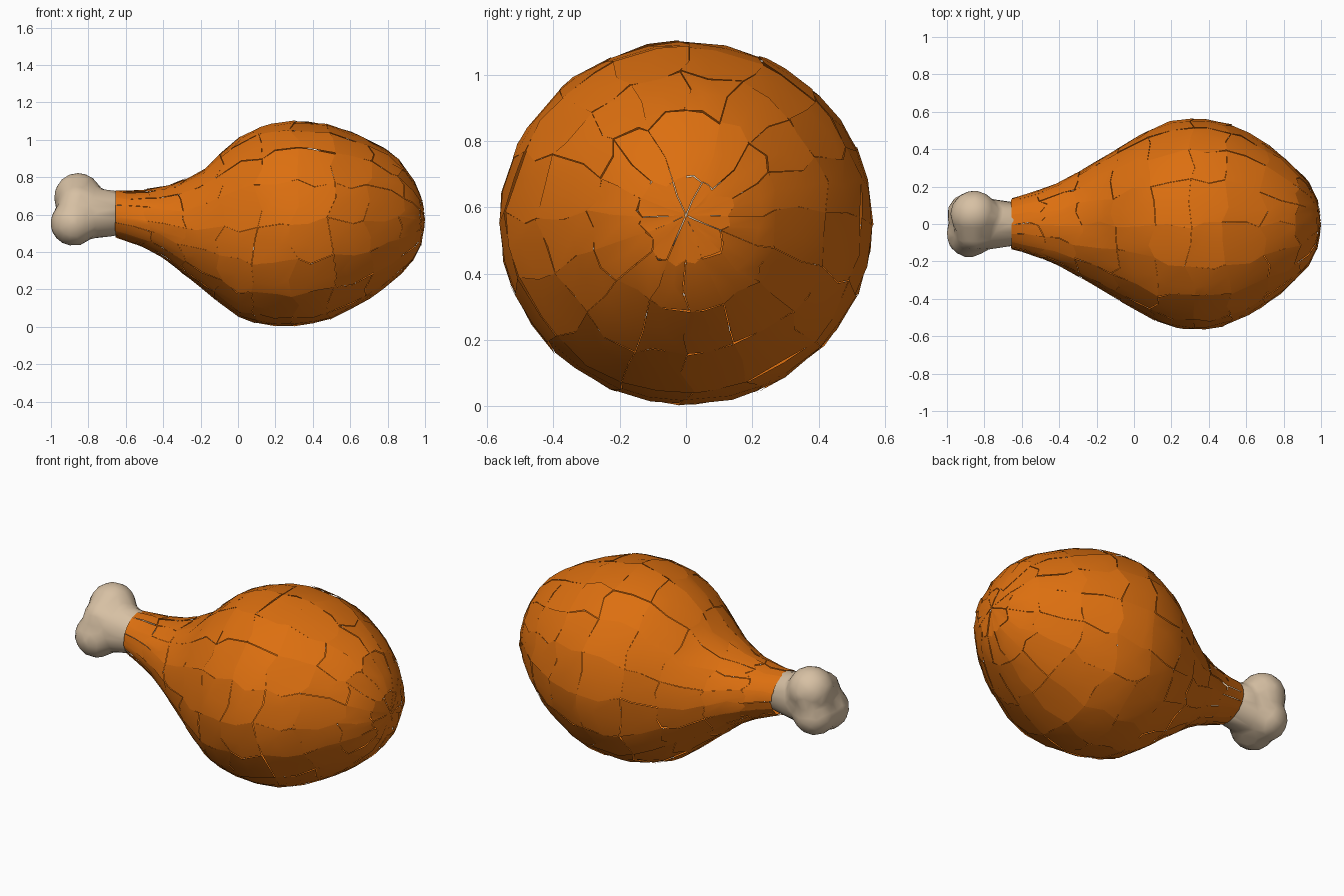
import bpy, bmesh, math, random
from mathutils import Matrix, Vector

random.seed(4)
cube = bpy.data.objects.get("Cube")
if cube:
    bpy.data.objects.remove(cube, do_unlink=True)


def material(name, colour):
    mat = bpy.data.materials.new(name)
    mat.use_nodes = True
    mat.diffuse_color = (*colour, 1)
    bsdf = next(n for n in mat.node_tree.nodes if n.type == 'BSDF_PRINCIPLED')
    bsdf.inputs["Base Color"].default_value = (*colour, 1)
    return mat


def finish(bm, name, mat, angle):
    mesh = bpy.data.meshes.new(name)
    bm.to_mesh(mesh)
    bm.free()
    mesh.materials.append(mat)
    obj = bpy.data.objects.new(name, mesh)
    bpy.context.collection.objects.link(obj)
    bpy.ops.object.select_all(action='DESELECT')
    bpy.context.view_layer.objects.active = obj
    obj.select_set(True)
    bpy.ops.object.shade_smooth_by_angle(angle=math.radians(angle))
    return obj


roast = material("roasted orange", (0.72, 0.16, 0.005))
ivory = material("bone ivory", (0.68, 0.53, 0.37))

# Meat outline: x, top z, bottom z, half width
PROFILE = [
    (-0.655, 0.725, 0.48, 0.135), (-0.58, 0.725, 0.455, 0.155),
    (-0.49, 0.73, 0.42, 0.185), (-0.4, 0.745, 0.37, 0.22),
    (-0.3, 0.78, 0.29, 0.275), (-0.2, 0.825, 0.215, 0.335),
    (-0.1, 0.92, 0.13, 0.395), (0, 1.01, 0.055, 0.455),
    (0.1, 1.06, 0.02, 0.51), (0.2, 1.09, 0.005, 0.55),
    (0.3, 1.1, 0.005, 0.563), (0.4, 1.095, 0.015, 0.56),
    (0.5, 1.08, 0.045, 0.54), (0.6, 1.045, 0.095, 0.495),
    (0.7, 1.0, 0.15, 0.435), (0.8, 0.945, 0.22, 0.36),
    (0.88, 0.88, 0.29, 0.28), (0.94, 0.79, 0.36, 0.215),
    (0.98, 0.7, 0.435, 0.13), (0.993, 0.63, 0.515, 0.06),
    (0.998, 0.58, 0.57, 0.005)]
SEGMENTS = 32
LAST = len(PROFILE) - 1


def skin_point(ring, seg):
    low = min(int(ring), LAST - 1)
    x, top, bottom, width = Vector(PROFILE[low]).lerp(Vector(PROFILE[low + 1]), ring - low)
    a = math.tau * seg / SEGMENTS
    return Vector((x, width * math.sin(a),
                   (top + bottom) / 2 + (top - bottom) / 2 * math.cos(a)))


# Uneven net of skin points, shared by neighbouring panels
net = {}
for ring in range(LAST + 1):
    for seg in range(SEGMENTS):
        slide = 0 if ring in (0, LAST) else random.uniform(-0.3, 0.3)
        net[ring, seg] = skin_point(ring + slide, seg + random.uniform(-0.3, 0.3))

# Roasted skin: panels set slightly askew, with narrow cracks between them
bm = bmesh.new()
for ring in range(0, LAST, 2):
    for seg in range(0, SEGMENTS, 2):
        shift = Vector([random.uniform(-0.002, 0.002) for _ in range(3)])
        rows = []
        for r in range(ring, ring + 3):
            row = []
            for s in range(seg, seg + 3):
                p = net[r, s % SEGMENTS]
                out = Vector((0, p.y, p.z - 0.57)).normalized()
                row.append(bm.verts.new(p + shift + out * random.uniform(-0.003, 0.004)))
            rows.append(row)
        for low, high in zip(rows, rows[1:]):
            for i in range(2):
                bm.faces.new((low[i], high[i], high[i + 1], low[i + 1]))
bm.normal_update()
finish(bm, "meat", roast, 40)

# Bone: shaft and rounded knuckles blended into one faceted surface
bm = bmesh.new()
KNUCKLES = [(-0.855, 0.05, 0.695, 0.13), (-0.88, -0.055, 0.555, 0.125),
            (-0.88, 0.05, 0.56, 0.12), (-0.86, -0.045, 0.665, 0.1)]
for x, y, z, radius in KNUCKLES:
    bmesh.ops.create_icosphere(bm, subdivisions=3, radius=radius,
                               matrix=Matrix.Translation((x, y, z)))
place = Matrix.Translation((-0.715, 0, 0.607)) @ Matrix.Rotation(math.pi / 2, 4, 'Y')
bmesh.ops.create_cone(bm, cap_ends=True, segments=20, radius1=0.145,
                      radius2=0.113, depth=0.23, matrix=place)
bone = finish(bm, "bone", ivory, 60)
remesh = bone.modifiers.new("blend", 'REMESH')
remesh.mode = 'VOXEL'
remesh.voxel_size = 0.022
remesh.use_smooth_shade = True
soften = bone.modifiers.new("soften", 'SMOOTH')
soften.factor = 0.5
soften.iterations = 4
facet = bone.modifiers.new("facet", 'DECIMATE')
facet.ratio = 0.15
